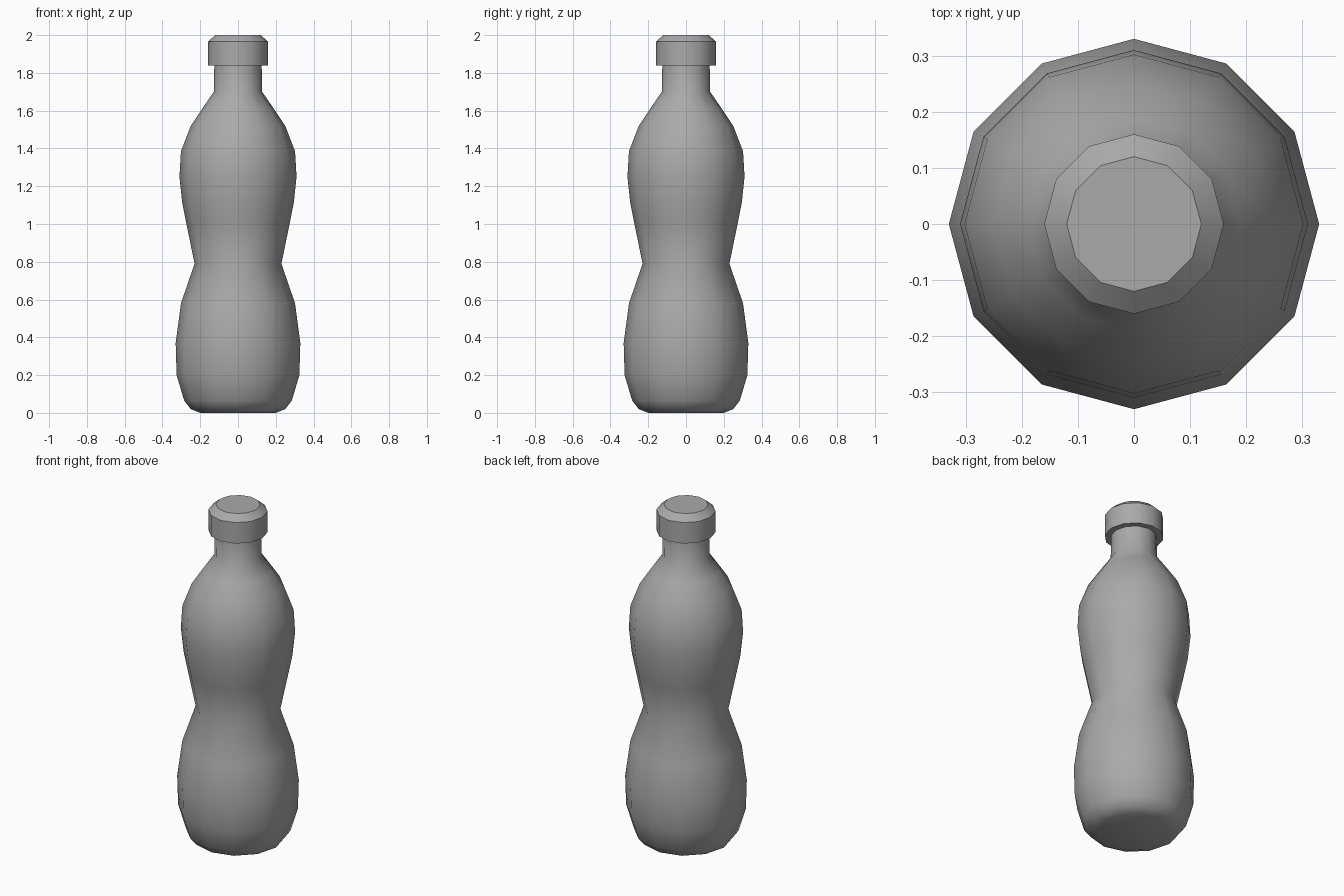
import bpy
import bmesh
from math import cos, sin, pi, radians

cube = bpy.data.objects.get("Cube")
if cube:
    bpy.data.objects.remove(cube)

SIDES = 12

grey = bpy.data.materials.new("plain grey")
grey.use_nodes = True
colour = (0.4, 0.4, 0.4, 1)
grey.diffuse_color = colour
grey.node_tree.nodes["Principled BSDF"].inputs["Base Color"].default_value = colour


def lathe(name, profile, sharp_angle):
    """Turn a (radius, height) profile into a closed twelve-sided solid."""
    bm = bmesh.new()
    rings = [[bm.verts.new((r * cos(2 * pi * i / SIDES), r * sin(2 * pi * i / SIDES), z))
              for i in range(SIDES)] for r, z in profile]
    for low, high in zip(rings, rings[1:]):
        for i in range(SIDES):
            j = (i + 1) % SIDES
            bm.faces.new((low[i], low[j], high[j], high[i]))
    bm.faces.new(rings[0][::-1])
    bm.faces.new(rings[-1])
    mesh = bpy.data.meshes.new(name)
    bm.to_mesh(mesh)
    bm.free()
    mesh.materials.append(grey)
    obj = bpy.data.objects.new(name, mesh)
    bpy.context.collection.objects.link(obj)
    bpy.ops.object.select_all(action="DESELECT")
    obj.select_set(True)
    bpy.context.view_layer.objects.active = obj
    bpy.ops.object.shade_smooth_by_angle(angle=radians(sharp_angle))
    return obj


# Bottle body with a pinched waist, shoulders and straight neck
lathe("bottle_body", [
    (0.20, 0.0), (0.25, 0.02), (0.285, 0.065), (0.325, 0.20), (0.33, 0.37),
    (0.302, 0.58), (0.23, 0.79), (0.275, 1.01), (0.295, 1.11), (0.31, 1.25),
    (0.302, 1.385), (0.25, 1.52), (0.19, 1.61), (0.128, 1.70), (0.125, 1.86),
], 60)

# Screw cap with a bevelled top rim
lathe("bottle_cap", [(0.16, 1.84), (0.16, 1.965), (0.12, 2.0)], 35)
